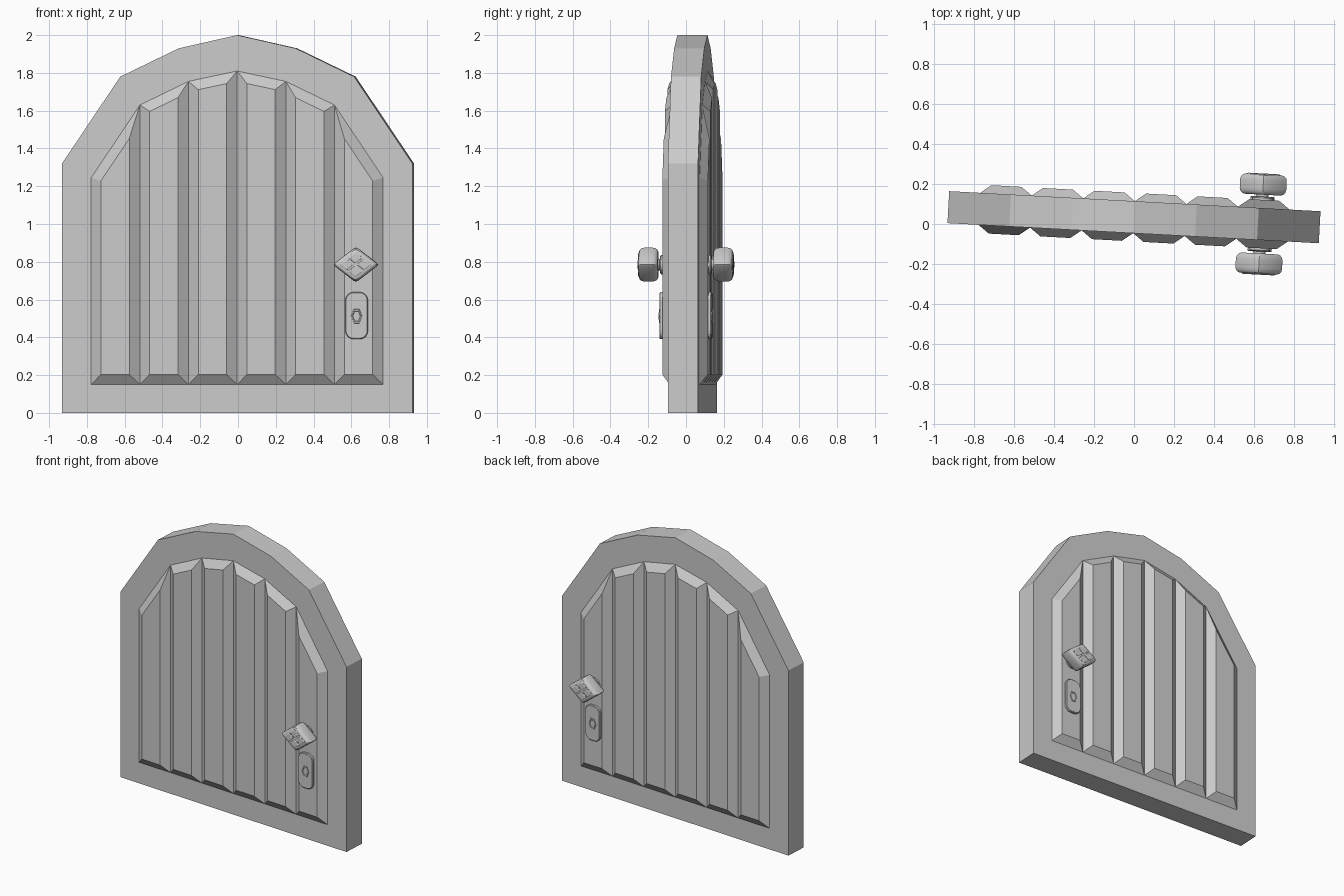
import bpy, bmesh, math
from mathutils import Matrix

cube = bpy.data.objects.get("Cube")
if cube:
    bpy.data.objects.remove(cube, do_unlink=True)

grey = bpy.data.materials.new("plain grey")
grey.use_nodes = True
grey.diffuse_color = (0.6, 0.6, 0.6, 1)
grey.node_tree.nodes["Principled BSDF"].inputs["Base Color"].default_value = (0.6, 0.6, 0.6, 1)

# The whole door stands slightly ajar
AJAR = Matrix.Translation((0, 0.034, 0)) @ Matrix.Rotation(-0.054, 4, "Z")
SLAB, PLANK = 0.08, 0.121      # depths of the slab face and the plank face


def loft(name, rings, smooth=False):
    """Join (depth, outline) rings into a closed solid; outlines are (x, z) loops."""
    bm = bmesh.new()
    loops = [[bm.verts.new((x, y, z)) for x, z in pts] for y, pts in rings]
    n = len(loops[0])
    for a, b in zip(loops, loops[1:]):
        for i in range(n):
            j = (i + 1) % n
            bm.faces.new((a[i], a[j], b[j], b[i]))
    bm.faces.new(loops[0])
    bm.faces.new(loops[-1])
    bmesh.ops.recalc_face_normals(bm, faces=bm.faces)
    bm.transform(AJAR)
    mesh = bpy.data.meshes.new(name)
    bm.to_mesh(mesh)
    bm.free()
    if smooth:
        mesh.shade_smooth()
        mesh.set_sharp_from_angle(angle=math.radians(32))
    mesh.materials.append(grey)
    obj = bpy.data.objects.new(name, mesh)
    bpy.context.collection.objects.link(obj)
    return obj


def oval(cx, cz, rx, rz, sides, turn=0.0):
    return [(cx + rx * math.cos(turn + math.tau * i / sides),
             cz + rz * math.sin(turn + math.tau * i / sides)) for i in range(sides)]


def rounded(cx, cz, corners, cut):
    """Outline with every corner replaced by a three-point round."""
    pts = []
    n = len(corners)
    for i, (x, z) in enumerate(corners):
        def toward(k):
            px, pz = corners[k % n]
            return x + (px - x) * cut, z + (pz - z) * cut
        a, b = toward(i - 1), toward(i + 1)
        mid = ((a[0] + b[0] + 2 * x) / 4, (a[1] + b[1] + 2 * z) / 4)
        pts += [a, mid, b]
    return [(cx + x, cz + z) for x, z in pts]


def diamond(cx, cz, rx, rz, cut=0.09):
    return rounded(cx, cz, [(rx, 0), (0, rz), (-rx, 0), (0, -rz)], cut)


def pill(cx, cz, hw, hh, r):
    pts = []
    for q, (sx, sz) in enumerate([(1, 1), (-1, 1), (-1, -1), (1, -1)]):
        for k in range(5):
            a = math.pi / 2 * (q + k / 4)
            pts.append((cx + sx * (hw - r) + r * math.cos(a),
                        cz + sz * (hh - r) + r * math.sin(a)))
    return pts


# Arched slab
half = [(0.929, 0), (0.929, 1.32), (0.62, 1.78), (0.31, 1.93)]
outline = half + [(0, 2)] + [(-x, z) for x, z in reversed(half)]
loft("door_slab", [(-SLAB, outline), (SLAB, outline)])

# Arch heights at the plank joints
tops = [1.245, 1.63, 1.755, 1.81, 1.755, 1.63, 1.245]
WIDTH, FOOT, INSET = 0.258, 0.15, 0.054
KX, KZ, PZ = 0.636, 0.785, 0.515

for face, s in (("front", -1), ("back", 1)):
    # Bevelled planks
    for i in range(6):
        x0, x1 = (i - 3) * WIDTH, (i - 2) * WIDTH
        z0, z1 = tops[i], tops[i + 1]
        slope = (z1 - z0) / WIDTH
        drop = INSET * math.hypot(1, slope)
        a, b = x0 + INSET, x1 - INSET
        base = [(x0, FOOT), (x1, FOOT), (x1, z1), (x0, z0)]
        top = [(a, FOOT + INSET), (b, FOOT + INSET),
               (b, z0 + slope * (b - x0) - drop), (a, z0 + slope * INSET - drop)]
        loft(f"{face}_plank_{i + 1}", [(s * (SLAB - 0.005), base), (s * SLAB, base), (s * PLANK, top)])

    # Collar and neck of the handle
    loft(f"{face}_handle_collar", [(s * d, oval(KX, KZ, r, r, 16)) for d, r in
                                   ((PLANK - 0.005, 0.052), (0.131, 0.052), (0.137, 0.044))], True)
    loft(f"{face}_handle_neck", [(s * d, oval(KX, KZ, 0.03, 0.03, 16)) for d in (0.13, 0.155)], True)

    # Diamond knob with soft edges and four pads on its face
    profile = [(0.147, 0.78), (0.152, 0.89), (0.163, 0.97), (0.178, 1),
               (0.220, 1), (0.234, 0.97), (0.244, 0.89), (0.248, 0.78)]
    loft(f"{face}_knob", [(s * d, diamond(KX, KZ, 0.122 * k, 0.094 * k)) for d, k in profile], True)
    for name, dx, dz in (("left", 1, 0), ("right", -1, 0), ("upper", 0, 1), ("lower", 0, -1)):
        cx, cz = KX + dx * 0.047, KZ + dz * 0.036
        loft(f"{face}_knob_pad_{name}",
             [(s * d, diamond(cx, cz, 0.039 * k, 0.030 * k))
              for d, k in ((0.246, 1), (0.250, 1), (0.253, 0.8))])

    # Lock plate with a raised keyhole rim
    loft(f"{face}_lock_plate", [(s * d, pill(KX, PZ, 0.06 - e, 0.125 - e, 0.045 - e)) for d, e in
                                ((PLANK - 0.005, 0), (0.134, 0), (0.138, 0.004))])
    loft(f"{face}_keyhole", [(s * d, oval(KX, PZ - 0.003, 0.03 * k, 0.044 * k, 6)) for d, k in
                             ((0.136, 1), (0.143, 0.95), (0.143, 0.75), (0.1385, 0.65))])
